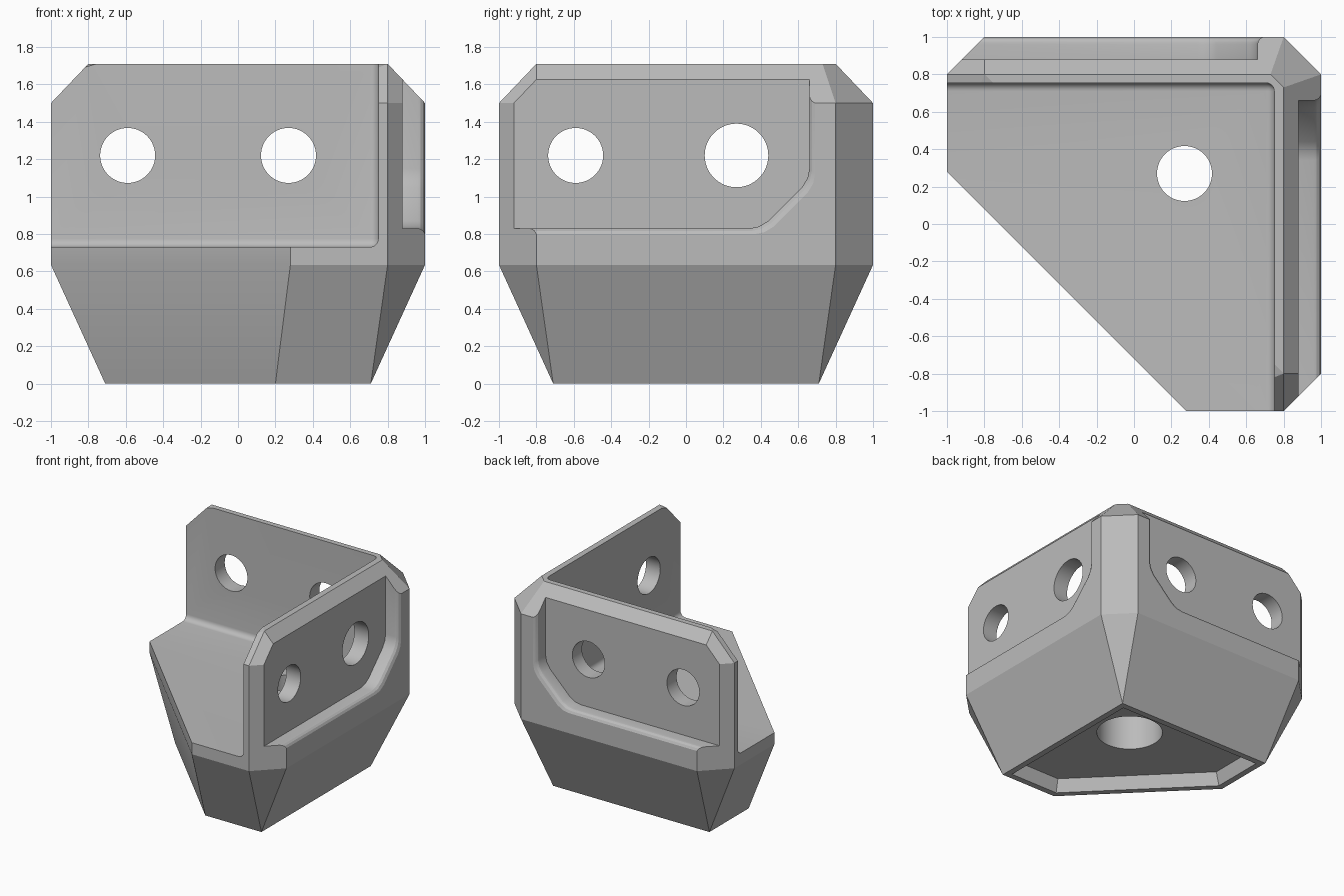
import bpy, bmesh, math
from mathutils import Vector

cube = bpy.data.objects.get("Cube")
if cube:
    bpy.data.objects.remove(cube, do_unlink=True)

# One grey for the whole casting
grey = bpy.data.materials.new("plain grey")
grey.use_nodes = True
colour = (0.5, 0.5, 0.5, 1)
grey.diffuse_color = colour
grey.node_tree.nodes["Principled BSDF"].inputs["Base Color"].default_value = colour


def finish(bm, name):
    bmesh.ops.recalc_face_normals(bm, faces=bm.faces)
    mesh = bpy.data.meshes.new(name)
    bm.to_mesh(mesh)
    bm.free()
    mesh.materials.append(grey)
    obj = bpy.data.objects.new(name, mesh)
    bpy.context.collection.objects.link(obj)
    return obj


def hull(name, points):
    bm = bmesh.new()
    for p in points:
        bm.verts.new(p)
    bmesh.ops.convex_hull(bm, input=bm.verts)
    bmesh.ops.dissolve_limit(bm, angle_limit=0.002, verts=bm.verts, edges=bm.edges)
    return finish(bm, name)


def loft(name, rings):
    bm = bmesh.new()
    loops = [[bm.verts.new(p) for p in ring] for ring in rings]
    for a, b in zip(loops, loops[1:]):
        for i in range(len(a)):
            j = (i + 1) % len(a)
            bm.faces.new((a[i], a[j], b[j], b[i]))
    bm.faces.new(loops[0])
    bm.faces.new(loops[-1])
    return finish(bm, name)


def rod(name, centre, radius, length, axis):
    bm = bmesh.new()
    bmesh.ops.create_cone(bm, cap_ends=True, segments=64, radius1=radius,
                          radius2=radius, depth=length)
    turn = Vector((0, 0, 1)).rotation_difference(Vector(axis)).to_matrix()
    bmesh.ops.rotate(bm, verts=bm.verts, matrix=turn)
    bmesh.ops.translate(bm, verts=bm.verts, vec=centre)
    return finish(bm, name)


def cut(target, cutter):
    cutter.hide_render = True
    mod = target.modifiers.new("cut", 'BOOLEAN')
    mod.operation = 'DIFFERENCE'
    mod.solver = 'EXACT'
    mod.object = cutter
    bpy.context.view_layer.objects.active = target
    bpy.ops.object.modifier_apply(modifier=mod.name)
    bpy.data.objects.remove(cutter, do_unlink=True)


def foot(inset, z):
    a = 0.71 - inset
    s = -0.51 + math.sqrt(2) * inset
    return [(a, a, z), (a, -a, z), (s + a, -a, z), (-a, s + a, z), (-a, a, z)]


# Outer body: tapered foot, chamfered block, chamfered top
E, C = 1.0, 0.8
outline = [(-E, .28), (.28, -E), (C, -E), (E, -C), (E, C), (C, E), (-C, E), (-E, C)]
top = [(-C, -C), (C, -C), (C, .73), (.73, C), (-C, C)]
upper = [(-E, -C), (-C, -E)] + outline[2:]
lower_body = hull("lower_body", foot(0, 0) + [(x, y, .635) for x, y in outline]
                  + [(x, y, 1.0) for x, y in outline])
bracket = hull("corner_bracket", foot(0, 0) + [(x, y, .635) for x, y in outline]
               + [(x, y, 1.5) for x, y in outline] + [(x, y, 1.71) for x, y in top[1:]])
bpy.data.objects.remove(lower_body, do_unlink=True)

# Open interior above the floor, with filleted inner corners
bm = bmesh.new()
bmesh.ops.create_cube(bm, size=3)
bmesh.ops.translate(bm, verts=bm.verts, vec=(.75 - 1.5, .755 - 1.5, .73 + 1.5))
bmesh.ops.bevel(bm, geom=bm.edges, offset=.045, segments=6, profile=.5, affect='EDGES')
cut(bracket, finish(bm, "interior_cutter"))

# Outer wall pockets with a rounded rim
profile = [(-1.3, .83), (.34, .83), (.39, .84), (.44, .87), (.62, 1.05),
           (.65, 1.1), (.66, 1.15), (.66, 2), (-1.3, 2)]
levels = [(.88, 0), (.96, 0), (.975, .003), (.99, .013), (1.0, .03), (1.1, .03)]
for swap in (False, True):
    rings = []
    for depth, grow in levels:
        ring = [(depth, u + grow, w - grow) for u, w in profile]
        rings.append([(y, x, z) if swap else (x, y, z) for x, y, z in ring])
    cut(bracket, loft("pocket_cutter", rings))

# Bolt holes through the walls
for u, side_radius in ((-.59, .147), (.27, .17)):
    cut(bracket, rod("side_hole", (.8, u, 1.22), side_radius, .6, (1, 0, 0)))
    cut(bracket, rod("back_hole", (u, .8, 1.22), .147, .6, (0, 1, 0)))

# Underside recess, counterbore and floor hole
cut(bracket, loft("recess_cutter", [foot(.05, -.05), foot(.05, 0), foot(.09, .1)]))
cut(bracket, rod("counterbore", (.27, .27, .3), .25, .6, (0, 0, 1)))
cut(bracket, rod("floor_hole", (.27, .27, .6), .147, .6, (0, 0, 1)))

# Smooth the fillets and holes, keep the facets crisp
bpy.ops.object.select_all(action='DESELECT')
bracket.select_set(True)
bpy.context.view_layer.objects.active = bracket
bpy.ops.object.shade_smooth_by_angle(angle=math.radians(20))
